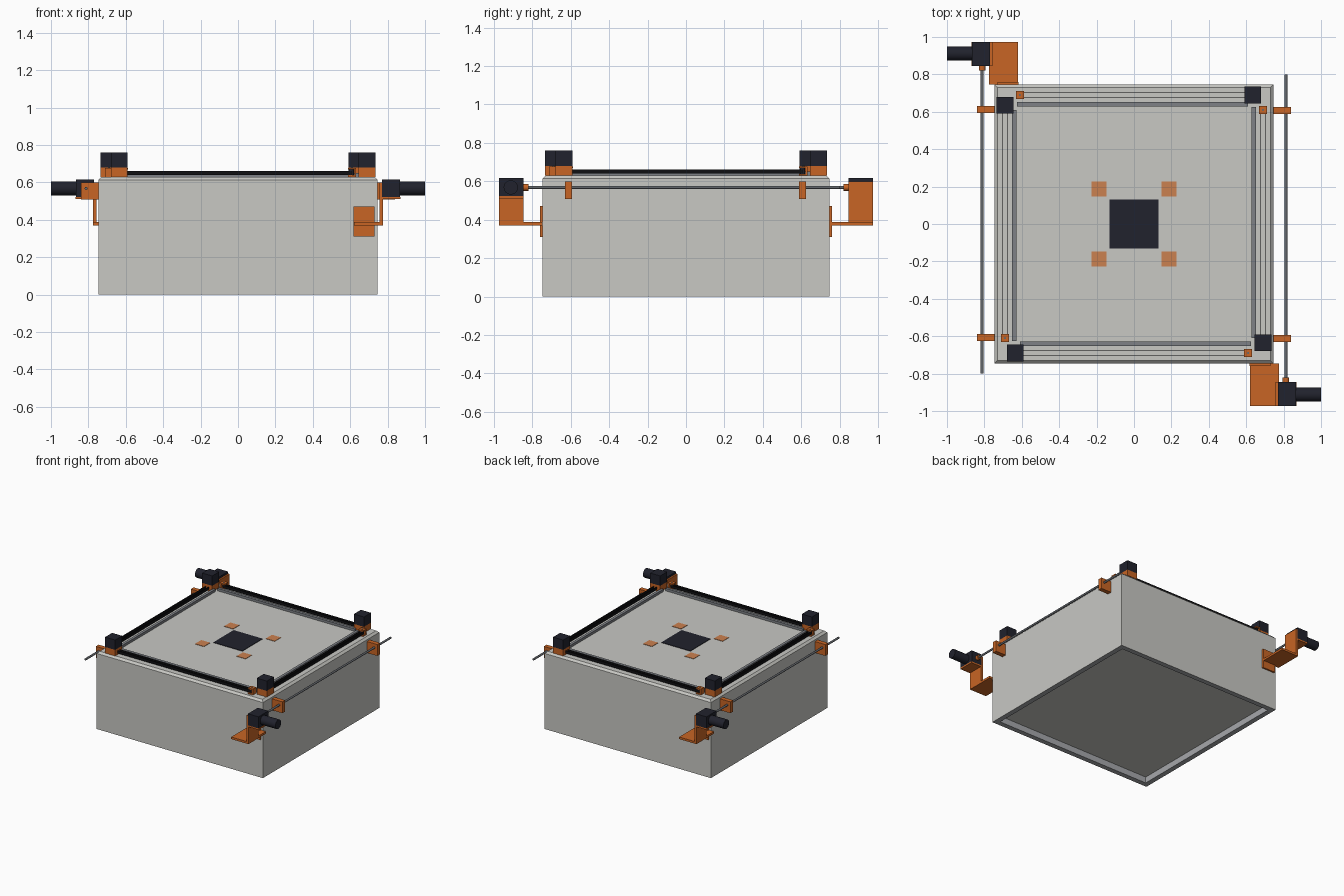
import bpy, bmesh
from math import pi
from mathutils import Matrix, Vector

cube = bpy.data.objects.get("Cube")
if cube:
    bpy.data.objects.remove(cube, do_unlink=True)


def material(name, r, g, b):
    m = bpy.data.materials.new(name)
    m.use_nodes = True
    m.diffuse_color = (r, g, b, 1)
    m.node_tree.nodes["Principled BSDF"].inputs["Base Color"].default_value = (r, g, b, 1)
    return m


pale = material("pale_grey", .58, .58, .55)
frame_grey = material("frame_grey", .38, .39, .41)
rail_grey = material("rail_grey", .21, .22, .24)
steel = material("dark_steel", .13, .14, .155)
orange = material("orange", .58, .13, .018)
faded = material("faded_orange", .6, .22, .08)
dark = material("dark_navy", .015, .016, .026)
black = material("belt_black", .005, .005, .006)


def finish(name, bm, mats, turn=0):
    """Turn the part about the vertical axis and link it."""
    bm.transform(Matrix.Rotation(turn, 4, 'Z'))
    bmesh.ops.recalc_face_normals(bm, faces=bm.faces)
    me = bpy.data.meshes.new(name)
    bm.to_mesh(me)
    bm.free()
    for m in mats:
        me.materials.append(m)
    ob = bpy.data.objects.new(name, me)
    bpy.context.collection.objects.link(ob)
    return ob


def block(bm, x, y, z):
    """Add a box from three (low, high) ranges."""
    size = [b - a for a, b in (x, y, z)]
    mid = [(a + b) / 2 for a, b in (x, y, z)]
    mat = Matrix.Translation(mid) @ Matrix.Diagonal((*size, 1))
    return bmesh.ops.create_cube(bm, size=1, matrix=mat)


def box(name, x, y, z, mat, turn=0):
    bm = bmesh.new()
    block(bm, x, y, z)
    return finish(name, bm, [mat], turn)


def rod(name, start, end, radius, mat, turn=0, sides=24):
    a, b = Vector(start), Vector(end)
    d = b - a
    bm = bmesh.new()
    bmesh.ops.create_cone(
        bm, cap_ends=True, segments=sides, radius1=radius, radius2=radius, depth=d.length,
        matrix=Matrix.Translation((a + b) / 2) @ d.to_track_quat('Z', 'Y').to_matrix().to_4x4())
    for f in bm.faces:
        f.smooth = len(f.verts) == 4
    for e in bm.edges:
        e.smooth = all(f.smooth for f in e.link_faces)
    return finish(name, bm, [mat], turn)


# Main housing: chamfered top edges, recessed underside with a grey rim
W, TOP = .747, .63
bm = bmesh.new()
block(bm, (-W, W), (-W, W), (0, TOP))
top_edges = [e for e in bm.edges if all(v.co.z > TOP - .01 for v in e.verts)]
bmesh.ops.bevel(bm, geom=top_edges, offset=.016, segments=1, affect='EDGES')
floor = min(bm.faces, key=lambda f: f.calc_center_median().z)
rim = bmesh.ops.inset_region(bm, faces=[floor], thickness=.058)["faces"]
walls = bmesh.ops.inset_region(bm, faces=[floor], thickness=0.0001, depth=-.05)["faces"]
for f in rim + walls:
    f.material_index = 1
finish("housing", bm, [pale, frame_grey])

# Centre markers on the top
box("centre_plate", (-.13, .13), (-.13, .13), (TOP, TOP + .004), dark)
for sx in (-1, 1):
    for sy in (-1, 1):
        x, y = sx * .187, sy * .187
        box("corner_marker", (x - .04, x + .04), (y - .04, y + .04), (TOP, TOP + .003), faded)

# Belt drive along each top edge, repeated on all four sides
MX, IX, DY = -.635, .61, -.69
for i in range(4):
    t = i * pi / 2
    box("rail", (-.61, .625), (-.651, -.629), (TOP, .65), rail_grey, t)
    for y in (-.702, -.678):
        box("belt", (MX, IX), (y - .002, y + .002), (.64, .662), black, t)
    box("drive_mount", (MX - .045, MX + .045), (DY - .045, DY + .045), (TOP, .68), orange, t)
    box("drive_motor", (MX - .045, MX + .045), (DY - .045, DY + .045), (.68, .76), dark, t)
    # Idler bracket: base, cap and end wall around a pulley
    bm = bmesh.new()
    ys = (DY - .022, DY + .022)
    block(bm, (IX - .022, IX + .022), ys, (TOP, .639))
    block(bm, (IX - .022, IX + .022), ys, (.668, .678))
    block(bm, (IX + .012, IX + .022), ys, (.639, .668))
    finish("idler_bracket", bm, [orange], t)
    rod("idler_pulley", (IX - .004, DY, .639), (IX - .004, DY, .668), .014, dark, t)
    rod("idler_pin", (IX, DY, .67), (IX, DY, .681), .006, steel, t, 12)

# Side shafts with geared motors, repeated at opposite corners
SX, SZ = -.812, .568
for t in (0, pi):
    rod("side_shaft", (SX, -.8, SZ), (SX, .86, SZ), .008, steel, t, 16)
    for y in (-.607, .612):
        box("shaft_bearing", (-.84, -W), (y - .018, y + .018), (.508, .6), orange, t)
    rod("shaft_coupler", (SX, .82, SZ), (SX, .85, SZ), .018, orange, t)
    box("gearbox", (-.865, -.77), (.845, .973), (.522, .616), dark, t)
    rod("side_motor", (-1, .912, SZ), (-.865, .912, SZ), .037, dark, t, 32)
    # Stepped bracket: wall plate, shelf, upright and motor seat
    bm = bmesh.new()
    block(bm, (-.73, -.617), (W, .76), (.31, .47))
    block(bm, (-.775, -.62), (W, .973), (.37, .387))
    block(bm, (-.775, -.757), (.845, .973), (.387, .522))
    block(bm, (-.868, -.757), (.845, .973), (.51, .522))
    block(bm, (-.77, -.757), (.845, .973), (.522, .6))
    finish("motor_bracket", bm, [orange], t)
